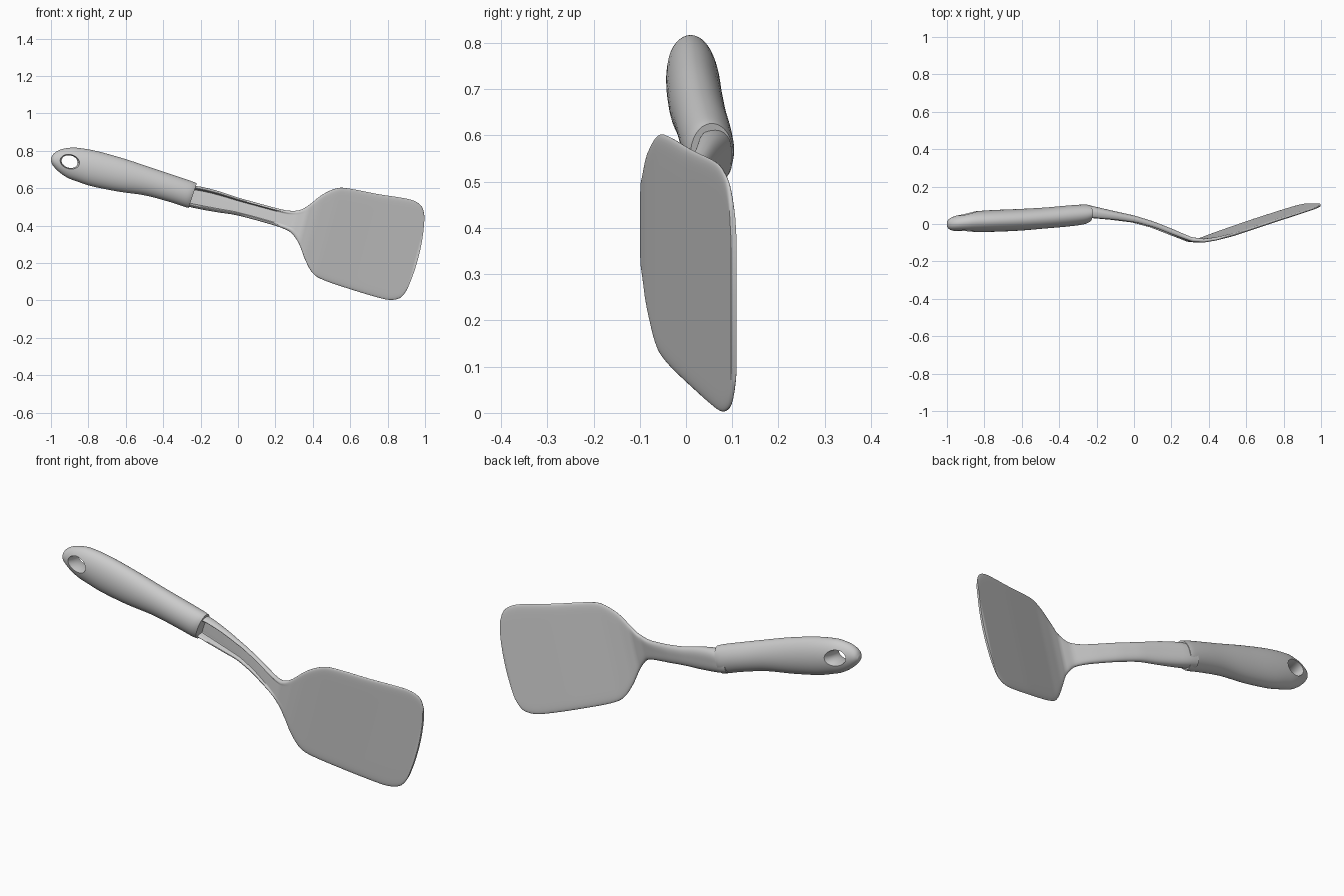
import bpy, math

if "Cube" in bpy.data.objects:
    bpy.data.objects.remove(bpy.data.objects["Cube"])

TILT = math.radians(15)


def smooth(rows, steps):
    """Catmull-Rom resampling of a list of tuples."""
    out = []
    for i in range(len(rows) - 1):
        a, b = rows[max(i - 1, 0)], rows[i]
        c, d = rows[i + 1], rows[min(i + 2, len(rows) - 1)]
        for k in range(steps):
            t = k / steps
            out.append(tuple(0.5 * (2 * q + (r - p) * t + (2 * p - 5 * q + 4 * r - s) * t * t
                                    + (3 * q - p - 3 * r + s) * t ** 3)
                             for p, q, r, s in zip(a, b, c, d)))
    out.append(rows[-1])
    return out


def lookup(table, u):
    """Linear interpolation of (u, values...) rows."""
    if u <= table[0][0]:
        return table[0][1:]
    for a, b in zip(table, table[1:]):
        if u <= b[0]:
            t = (u - a[0]) / (b[0] - a[0])
            return tuple(p + (q - p) * t for p, q in zip(a[1:], b[1:]))
    return table[-1][1:]


def loft(name, rings):
    """Skin closed rings; both ends are closed with strips of quads."""
    m = len(rings[0])
    verts = [p for r in rings for p in r]
    faces = []
    for j in range(len(rings) - 1):
        for i in range(m):
            k = (i + 1) % m
            faces.append((j * m + i, j * m + k, (j + 1) * m + k, (j + 1) * m + i))
    for base, flip in ((0, True), ((len(rings) - 1) * m, False)):
        for i in range(m // 2):
            f = list(dict.fromkeys([i, i + 1, m - i - 1, (m - i) % m]))
            f = [base + n for n in f]
            faces.append(tuple(f[::-1] if flip else f))
    me = bpy.data.meshes.new(name)
    me.from_pydata(verts, [], faces)
    ob = bpy.data.objects.new(name, me)
    bpy.context.collection.objects.link(ob)
    bpy.ops.object.select_all(action='DESELECT')
    ob.select_set(True)
    bpy.context.view_layer.objects.active = ob
    bpy.ops.object.mode_set(mode='EDIT')
    bpy.ops.mesh.select_all(action='SELECT')
    bpy.ops.mesh.normals_make_consistent(inside=False)
    bpy.ops.object.mode_set(mode='OBJECT')
    return ob


# Handle: top x, top z, bottom x, bottom z, centre y, half depth
handle_rows = [
    (-1.0, .76, -.998, .735, 0, .015), (-.985, .785, -.985, .715, 0, .03),
    (-.95, .806, -.955, .685, .003, .041), (-.90, .816, -.91, .655, .008, .05),
    (-.85, .815, -.86, .636, .012, .055), (-.75, .797, -.78, .610, .016, .058),
    (-.6, .755, -.64, .582, .022, .058), (-.45, .705, -.50, .562, .032, .056),
    (-.33, .665, -.37, .528, .043, .056), (-.25, .638, -.29, .502, .051, .053),
    (-.22, .626, -.264, .494, .056, .046)]
rings = []
for xt, zt, xb, zb, y, h in smooth(handle_rows, 4):
    ring = []
    for i in range(40):
        a = 2 * math.pi * i / 40
        t = (1 - math.cos(a)) / 2
        ring.append((xb + (xt - xb) * t, y - h * math.sin(a), zb + (zt - zb) * t))
    rings.append(ring)
handle = loft("handle", rings)

# Hanging hole with flared mouths
rings = []
for j in range(17):
    y = -.12 + .24 * j / 16
    g = 1 + 90 * y * y
    ring = []
    for i in range(32):
        a = 2 * math.pi * i / 32
        p, q = .044 * g * math.cos(a), .033 * g * math.sin(a)
        ring.append((-.9 + p * math.cos(TILT) + q * math.sin(TILT), y + .006,
                     .742 - p * math.sin(TILT) + q * math.cos(TILT)))
    rings.append(ring)
cutter = loft("hole_cutter", rings)
cutter.hide_render = True
mod = handle.modifiers.new("hole", 'BOOLEAN')
mod.operation, mod.solver, mod.object = 'DIFFERENCE', 'EXACT', cutter
bpy.ops.object.select_all(action='DESELECT')
handle.select_set(True)
bpy.context.view_layer.objects.active = handle
bpy.ops.object.modifier_apply(modifier="hole")
bpy.data.objects.remove(cutter)
bpy.ops.object.shade_smooth_by_angle(angle=math.radians(45))

# Neck and blade in one strip: top x, top z, bottom x, bottom z, end bow
strip_rows = [
    (-.28, .615, -.30, .51, 0), (-.2, .608, -.215, .490, 0), (-.1, .583, -.115, .472, 0),
    (0, .55, -.015, .457, 0), (.1, .522, .085, .432, 0), (.2, .495, .18, .405, 0),
    (.27, .480, .24, .385, 0), (.33, .483, .285, .36, 0), (.38, .51, .325, .305, 0),
    (.45, .565, .36, .215, 0), (.53, .60, .40, .145, 0), (.60, .597, .46, .108, .003),
    (.75, .568, .60, .06, .006), (.88, .548, .74, .018, .012), (.94, .533, .81, .003, .016),
    (.975, .51, .86, .01, .02), (.99, .485, .885, .03, .02), (.997, .45, .905, .06, .02)]
# Along the tool: centre y, half thickness, channel depth, edge sharpness
profile = [
    (-.45, .066, .036, .040, 3), (-.377, .064, .036, .040, 3), (-.25, .045, .026, .030, 3),
    (-.129, .025, .020, .022, 3), (-.026, -.004, .018, .018, 3), (.077, -.043, .017, .012, 4),
    (.179, -.083, .013, .002, 6), (.235, -.089, .010, 0, 10), (.283, -.08, .009, 0, 14),
    (.36, -.058, .008, 0, 18), (.6, .021, .008, 0, 18), (.86, .103, .006, 0, 18)]
N = 36
rings = []
for xt, zt, xb, zb, bow in smooth(strip_rows, 4):
    front, back = [], []
    for i in range(N + 1):
        v = -math.cos(math.pi * i / N)
        t = (v + 1) / 2
        x = xb + (xt - xb) * t + bow * (1 - v * v)
        z = zb + (zt - zb) * t
        y, h, c, n = lookup(profile, x * math.cos(TILT) - z * math.sin(TILT))
        s = min(max((.80 - abs(v)) / .18, 0), 1)
        groove = c * s * s * (3 - 2 * s)
        front.append((x, y - h * math.sqrt(max(0, 1 - abs(v) ** (n + 3))) + groove, z))
        back.append((x, y + h * math.sqrt(max(0, 1 - abs(v) ** n)), z))
    rings.append(front + back[-2:0:-1])
loft("neck_and_blade", rings)
bpy.ops.object.shade_smooth_by_angle(angle=math.radians(50))
